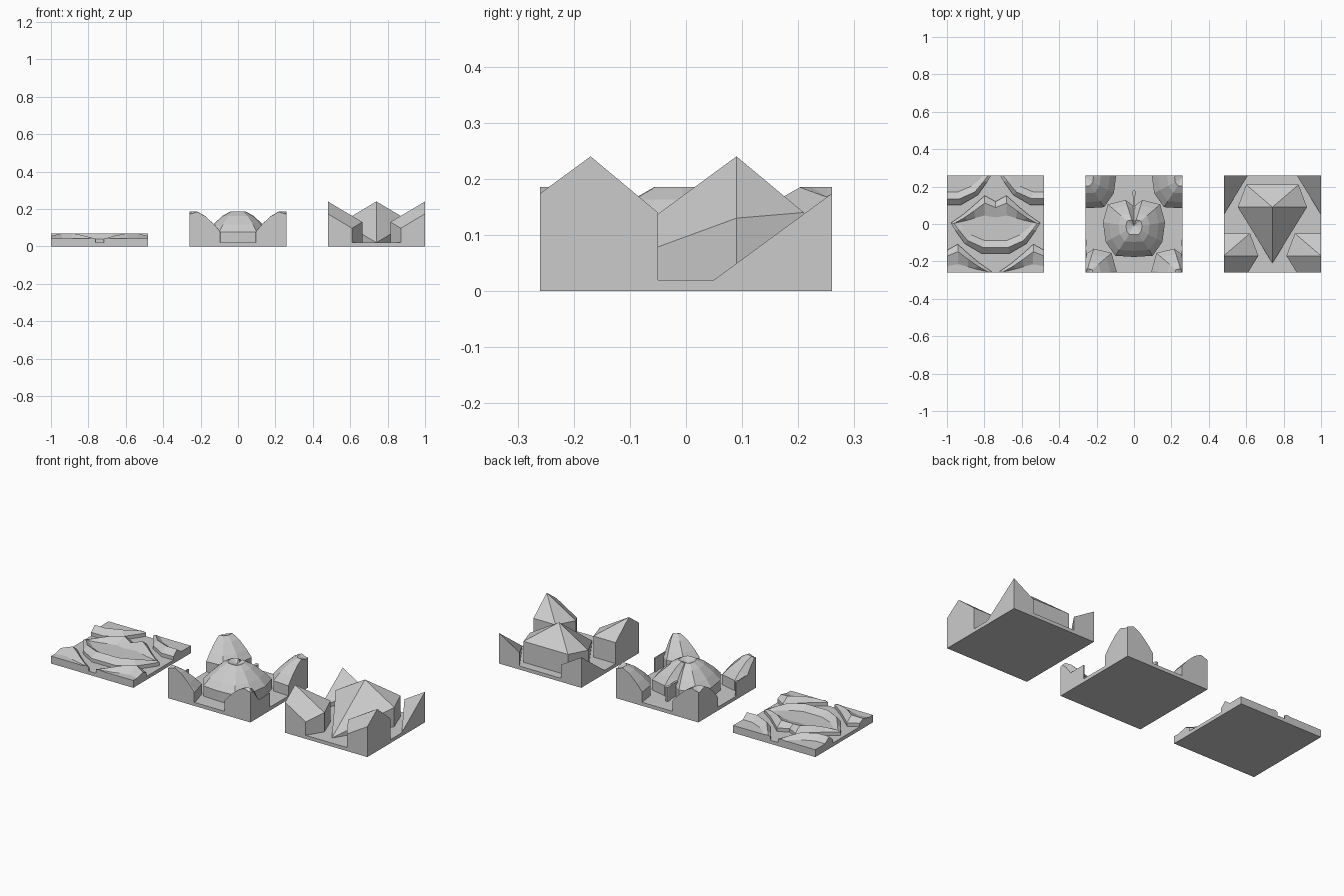
import bpy, bmesh
from mathutils import Vector

if "Cube" in bpy.data.objects:
    bpy.data.objects.remove(bpy.data.objects["Cube"])

H = 0.26      # half tile size
B = 0.02      # plate thickness


def ring(bm, half):
    """Closed ring of vertices: a half outline (back to front) mirrored in x."""
    pts = list(half) + [(-x, y, z) for x, y, z in reversed(half) if x > 1e-6]
    return [bm.verts.new(p) for p in pts]


def motif(levels, apex=None):
    """Solid lofted through the mirrored half outlines, closed by an apex or flat cap."""
    bm = bmesh.new()
    rings = [ring(bm, h) for h in levels]
    n = len(rings[0])
    bm.faces.new(rings[0])
    for a, b in zip(rings, rings[1:]):
        for i in range(n):
            j = (i + 1) % n
            bm.faces.new((a[i], a[j], b[j], b[i]))
    if apex:
        t = bm.verts.new(apex)
        for i in range(n):
            bm.faces.new((rings[-1][i], rings[-1][(i + 1) % n], t))
    else:
        bm.faces.new(rings[-1])
    bmesh.ops.remove_doubles(bm, verts=bm.verts, dist=1e-5)
    bmesh.ops.recalc_face_normals(bm, faces=bm.faces)
    return bm


def cut(bm, co, no):
    r = bmesh.ops.bisect_plane(bm, geom=bm.verts[:] + bm.edges[:] + bm.faces[:],
                               dist=1e-6, plane_co=co, plane_no=no, clear_outer=True)
    edges = [e for e in r['geom_cut'] if isinstance(e, bmesh.types.BMEdge)]
    edges = [e for e in edges if e.is_valid and e.is_boundary]
    if edges:
        bmesh.ops.edgeloop_fill(bm, edges=edges)


def finish(bm, name, loc):
    bottom = [f for f in bm.faces if all(v.co.z < B + 1e-4 for v in f.verts)]
    bmesh.ops.delete(bm, geom=bottom, context='FACES')
    me = bpy.data.meshes.new(name)
    bm.to_mesh(me)
    ob = bpy.data.objects.new(name, me)
    ob.location = loc
    bpy.context.collection.objects.link(ob)


def tile(name, cx, parts):
    """Square plate, a centre motif and four corner copies clipped to the plate."""
    bpy.ops.mesh.primitive_cube_add(size=1, location=(cx, 0, B / 2))
    plate = bpy.context.object
    plate.name = name + "_plate"
    plate.scale = (2 * H, 2 * H, B)
    for part, args in parts:
        finish(motif(*args), f"{name}_{part}", (cx, 0, 0))
        for sx in (-1, 1):
            for sy in (-1, 1):
                bm = motif(*args)
                bmesh.ops.translate(bm, verts=bm.verts, vec=(sx * H, sy * H, 0))
                cut(bm, Vector((sx * H, 0, 0)), Vector((sx, 0, 0)))
                cut(bm, Vector((0, sy * H, 0)), Vector((0, sy, 0)))
                finish(bm, f"{name}_{part}_corner", (cx, 0, 0))


def flat(pts, z):
    return [(x, y, z) for x, y in pts]


# lips: outer wall, raised ridge, inner slope, flat mouth
outer = [(0, .12), (.058, .152), (.118, .098), (.175, .05), (.24, .005),
         (.215, -.035), (.165, -.105), (.075, -.158)]
ridge = [(0, .088, .055), (.058, .112, .07), (.115, .07, .07), (.165, .035, .06),
         (.222, .003, .045), (.198, -.03, .055), (.15, -.088, .068), (.068, -.125, .07)]
inner = [(0, .035), (.06, .045), (.11, .032), (.15, .02), (.203, .008),
         (.17, -.025), (.13, -.058), (.06, -.088)]
tile("lips", -0.74, [("mouth", ([flat(outer, B), flat(outer, .04), ridge, flat(inner, .042)],))])

# fruit: faceted dome with a cleft at the back and a small stem
edge = [(0, .095), (.045, .128), (.14, .105), (.166, .01),
        (.152, -.095), (.1, -.17), (0, -.176)]


def shrink(k, z, notch):
    return [(x * k, -.015 + (y + .015) * k, z - (notch if i == 0 else 0))
            for i, (x, y) in enumerate(edge)]


dome = [flat(edge, B), flat(edge, .078), shrink(.8, .117, .012),
        shrink(.5, .163, .015), shrink(.26, .185, .012)]
stem = [(.006, .178), (.01, .165), (.004, .14), (.006, .08)]
tile("fruit", 0, [("dome", (dome, (0, -.01, .168))),
                  ("stem", ([flat(stem, B), flat(stem, .1)],))])

# gem: low walls rising to a slanted girdle, facets meeting at one peak
girdle = [(.14, .21, .14), (.185, .09, .13), (0, -.21, B)]
tile("gem", 0.74, [("stone", ([[(x, y, B) for x, y, z in girdle], girdle], (0, .09, .24)))])
